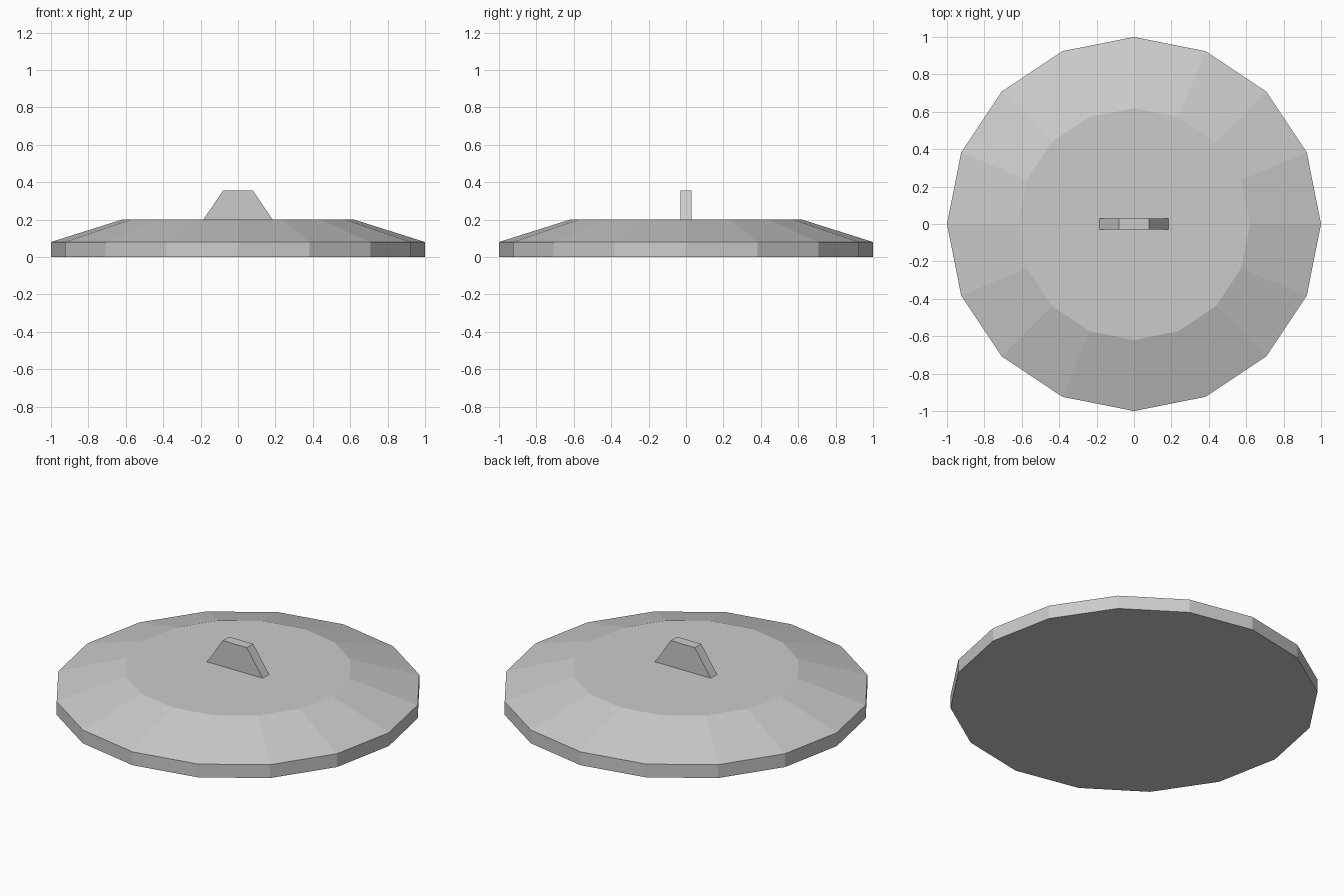
import bpy, bmesh
from math import cos, sin, pi

if "Cube" in bpy.data.objects:
    bpy.data.objects.remove(bpy.data.objects["Cube"])

SIDES = 16


def loft(name, sections):
    """Solid through stacked rings of points, capped at both ends."""
    bm = bmesh.new()
    rings = [[bm.verts.new(p) for p in s] for s in sections]
    n = len(rings[0])
    for low, high in zip(rings, rings[1:]):
        for i in range(n):
            j = (i + 1) % n
            bm.faces.new((low[i], low[j], high[j], high[i]))
    bm.faces.new(rings[0][::-1])
    bm.faces.new(rings[-1])
    bmesh.ops.recalc_face_normals(bm, faces=bm.faces)
    mesh = bpy.data.meshes.new(name)
    bm.to_mesh(mesh)
    bm.free()
    obj = bpy.data.objects.new(name, mesh)
    bpy.context.collection.objects.link(obj)
    return obj


def circle(r, z):
    return [(r * cos(2 * pi * i / SIDES), r * sin(2 * pi * i / SIDES), z)
            for i in range(SIDES)]


def rectangle(x, y, z):
    return [(-x, -y, z), (x, -y, z), (x, y, z), (-x, y, z)]


# Lid: upright rim, sloped shoulder, flat top
loft("lid", [circle(1, 0), circle(1, 0.08), circle(0.62, 0.2)])

# Handle: thin tapered grip on the flat top
loft("handle", [rectangle(0.185, 0.03, 0.2), rectangle(0.08, 0.03, 0.355)])
